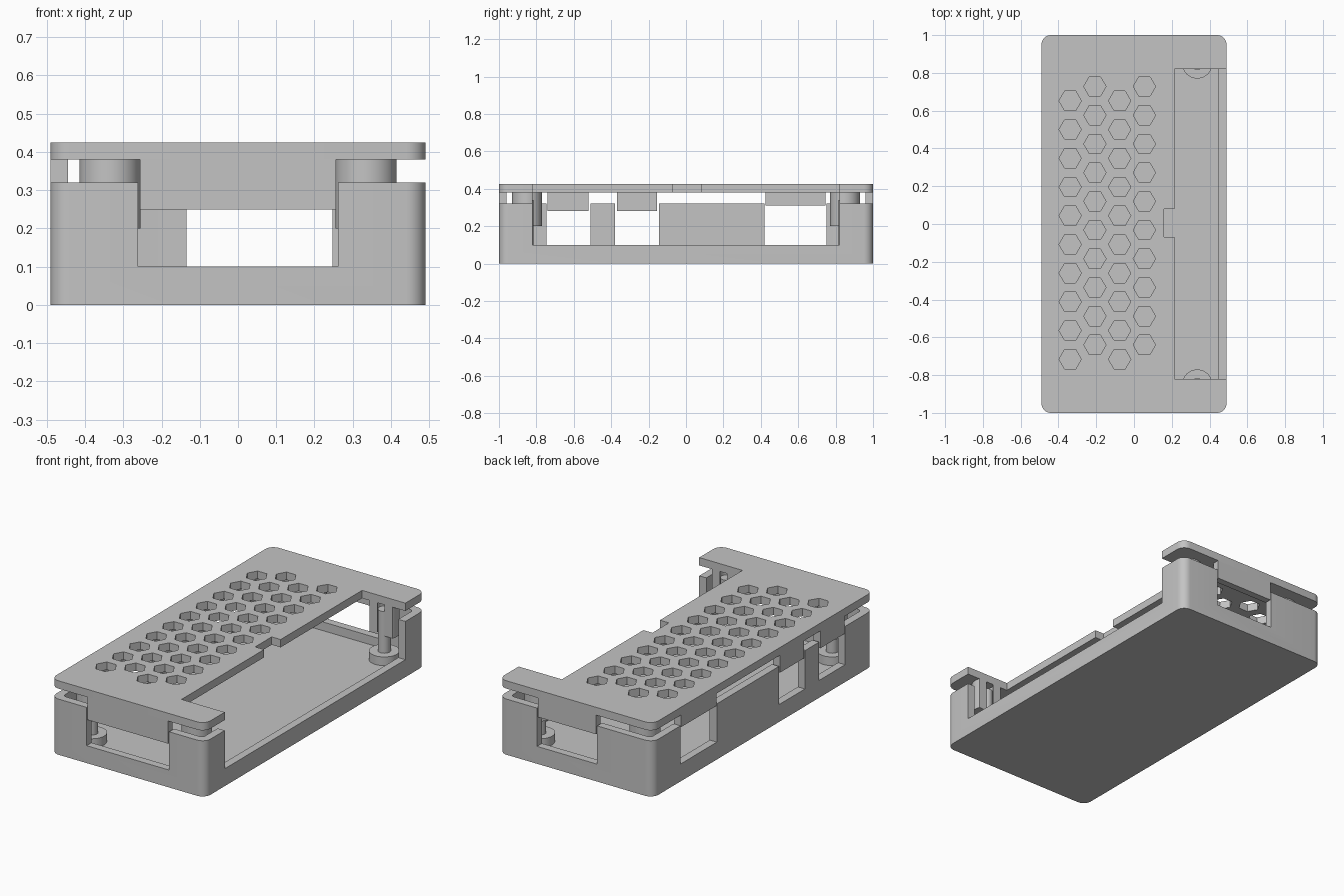
import bpy, bmesh, math

if "Cube" in bpy.data.objects:
    bpy.data.objects.remove(bpy.data.objects["Cube"], do_unlink=True)

grey = bpy.data.materials.new("plain grey")
grey.use_nodes = True
grey.diffuse_color = (0.55, 0.55, 0.55, 1)
grey.node_tree.nodes["Principled BSDF"].inputs["Base Color"].default_value = grey.diffuse_color


def prisms(name, outlines, z0, z1):
    """One object made of vertical prisms, one for each outline."""
    bm = bmesh.new()
    for outline in outlines:
        face = bm.faces.new([bm.verts.new((x, y, z0)) for x, y in outline])
        top = bmesh.ops.extrude_face_region(bm, geom=[face])["geom"]
        bmesh.ops.translate(bm, vec=(0, 0, z1 - z0),
                            verts=[v for v in top if isinstance(v, bmesh.types.BMVert)])
    bmesh.ops.recalc_face_normals(bm, faces=bm.faces)
    mesh = bpy.data.meshes.new(name)
    bm.to_mesh(mesh)
    bm.free()
    mesh.materials.append(grey)
    obj = bpy.data.objects.new(name, mesh)
    bpy.context.collection.objects.link(obj)
    return obj


def rect(x0, x1, y0, y1):
    return [(x0, y0), (x1, y0), (x1, y1), (x0, y1)]


def ring(x, y, r, sides):
    return [(x + r * math.cos(math.tau * i / sides), y + r * math.sin(math.tau * i / sides))
            for i in range(sides)]


def rounded(hx, hy, r, steps=8):
    points = []
    for corner, (sx, sy) in enumerate([(1, 1), (-1, 1), (-1, -1), (1, -1)]):
        for i in range(steps + 1):
            a = math.pi / 2 * (corner + i / steps)
            points.append((sx * (hx - r) + r * math.cos(a), sy * (hy - r) + r * math.sin(a)))
    return points


def cut(obj, outlines, z0, z1):
    """Subtract prisms from an object and discard the cutter."""
    cutter = prisms("cutter", outlines, z0, z1)
    cutter.hide_render = True
    mod = obj.modifiers.new("cut", "BOOLEAN")
    mod.operation = "DIFFERENCE"
    mod.solver = "EXACT"
    mod.object = cutter
    bpy.context.view_layer.objects.active = obj
    bpy.ops.object.modifier_apply(modifier=mod.name)
    bpy.data.objects.remove(cutter, do_unlink=True)


def smooth(obj):
    bpy.ops.object.select_all(action="DESELECT")
    obj.select_set(True)
    bpy.context.view_layer.objects.active = obj
    bpy.ops.object.shade_smooth_by_angle(angle=math.radians(30))


W, L, WALL = 0.49, 1.0, 0.045
FLOOR, SILL, RIM = 0.05, 0.10, 0.32
LID, TOP = 0.38, 0.425
NOTCH = 0.82

# Tray with a hollow inside and openings down to the sill
tray = prisms("tray", [rounded(W, L, 0.05)], 0, RIM)
cut(tray, [rounded(W - WALL, L - WALL, 0.02, 4)], FLOOR, 1)
for opening in [rect(-0.262, 0.262, -1.1, -0.9),
                rect(-0.135, 0.247, 0.9, 1.1),
                rect(0.4, 0.6, -NOTCH, NOTCH),
                rect(-0.6, -0.4, -0.745, -0.51),
                rect(-0.6, -0.4, -0.38, -0.145),
                rect(-0.6, -0.4, 0.42, 0.75)]:
    cut(tray, [opening], SILL, 1)
smooth(tray)

# Lid with a side notch and a grid of hexagonal vents
lid = prisms("lid", [rounded(W, L, 0.05)], LID, TOP)
cut(lid, [rect(0.215, 0.6, -NOTCH, NOTCH)], 0, 1)
cut(lid, [rect(0.158, 0.3, -0.07, 0.08)], 0, 1)
vents = [ring(-0.338 + 0.131 * col, 0.652 + 0.076 * (col % 2) - 0.152 * row, 0.059, 6)
         for col in range(4) for row in range(10)]
cut(lid, vents, 0, 1)
smooth(lid)

# Tabs hanging from the lid into the openings
for name, outline, bottom in [
        ("front_tab", rect(-0.256, 0.256, -L, -L + 0.04), 0.25),
        ("back_tab", rect(-0.129, 0.241, L - 0.04, L), 0.27),
        ("side_tab_front", rect(-W, -W + WALL, -0.74, -0.52), 0.28),
        ("side_tab_middle", rect(-W, -W + WALL, -0.37, -0.155), 0.28),
        ("side_tab_back", rect(-W, -W + WALL, 0.425, 0.745), 0.31)]:
    prisms(name, [outline], bottom, LID)

# Standoffs with pins on the floor, and hollow posts under the lid
for sx, side in ((-1, "right"), (1, "left")):
    for sy, end in ((-1, "front"), (1, "back")):
        x, y = 0.335 * sx, 0.85 * sy
        label = end + "_" + side
        smooth(prisms("standoff_" + label, [ring(x, y, 0.08, 40)], FLOOR, SILL))
        smooth(prisms("pin_" + label, [ring(x, y, 0.034, 32)], SILL, 0.34))
        post = prisms("post_" + label, [ring(x, y, 0.08, 40)], 0.20, LID)
        cut(post, [ring(x, y, 0.038, 32)], 0, 1)
        if sx > 0:
            cut(post, [rect(0.1, 0.6, -NOTCH, NOTCH)], 0, 1)
        smooth(post)
